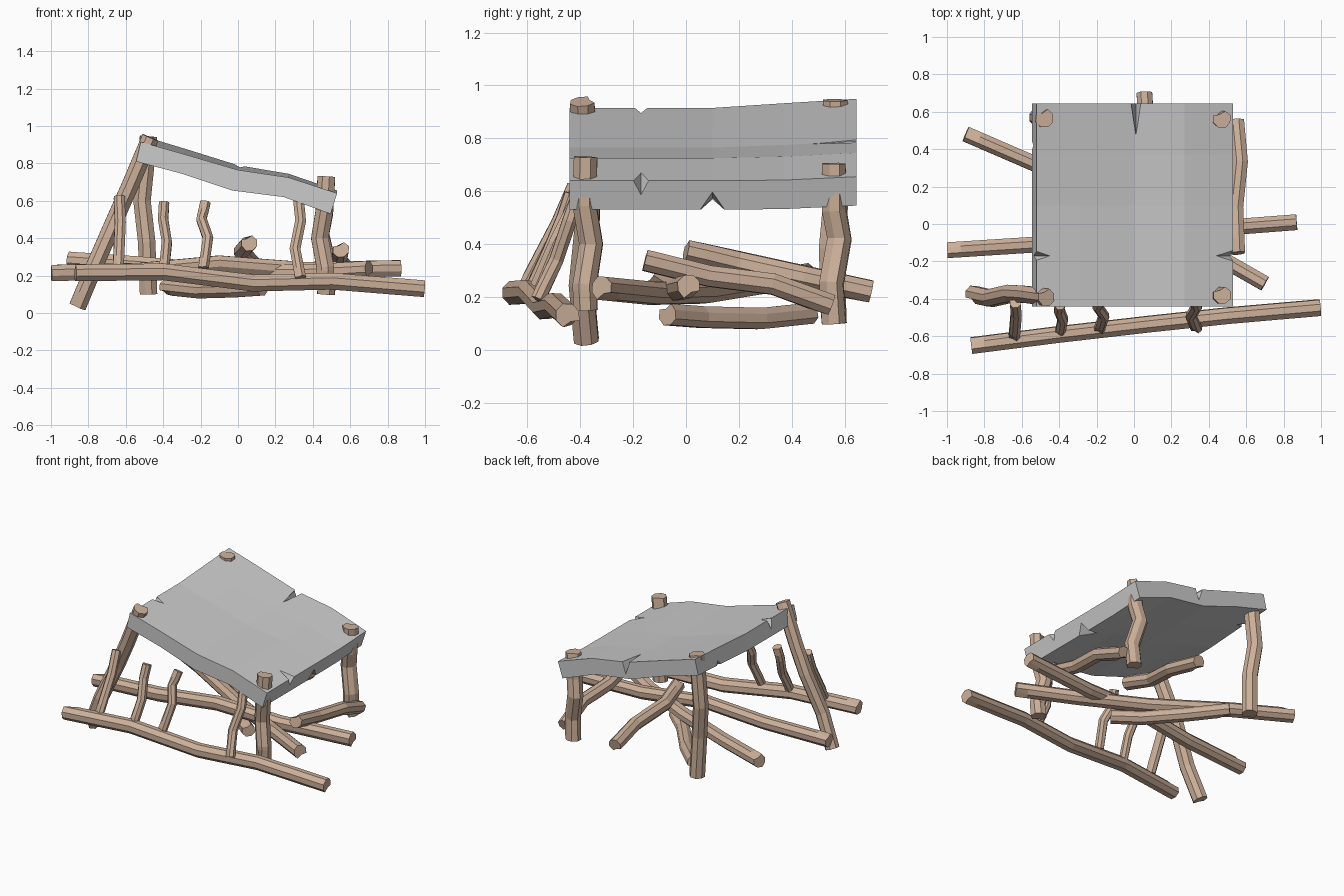
import bpy, bmesh, math, random
from mathutils import Vector

if "Cube" in bpy.data.objects:
    bpy.data.objects.remove(bpy.data.objects["Cube"])

random.seed(4)
wood = bpy.data.materials.new("wood")
wood.diffuse_color = (0.60, 0.43, 0.32, 1)
wood.use_nodes = True
wood.node_tree.nodes["Principled BSDF"].inputs["Base Color"].default_value = wood.diffuse_color


def make_object(name, bm, mat=None):
    bmesh.ops.recalc_face_normals(bm, faces=bm.faces)
    mesh = bpy.data.meshes.new(name)
    bm.to_mesh(mesh)
    bm.free()
    ob = bpy.data.objects.new(name, mesh)
    bpy.context.collection.objects.link(ob)
    if mat:
        mesh.materials.append(mat)
    return ob


def log(name, points, r, sides=8):
    """Faceted crooked log along a path, with a split in each end."""
    pts = [Vector(p) for p in points]
    # extra ring close to each end, where the split runs out
    pts.insert(1, pts[0] + (pts[1] - pts[0]).normalized() * r * 1.6)
    pts.insert(-1, pts[-1] + (pts[-2] - pts[-1]).normalized() * r * 1.6)
    axis = (pts[-1] - pts[0]).normalized()
    ref = Vector((0, 0, 1)) if abs(axis.z) < 0.7 else Vector((0, 1, 0))
    shape = [random.uniform(0.93, 1.07) for _ in range(sides)]
    bm = bmesh.new()
    rings = []
    for i, p in enumerate(pts):
        a, b = pts[max(i - 1, 0)], pts[min(i + 1, len(pts) - 1)]
        t = (b - a).normalized()
        u = t.cross(ref).normalized()
        v = u.cross(t)
        split = {0: 2, len(pts) - 1: 5}.get(i)
        ring = []
        for k in range(sides):
            ang = 2 * math.pi * (k + 0.5) / sides
            rad = r * shape[k] * (0.55 if k == split else 1)
            ring.append(bm.verts.new(p + (u * math.cos(ang) + v * math.sin(ang)) * rad))
        rings.append(ring)
    for r0, r1 in zip(rings, rings[1:]):
        for k in range(sides):
            n = (k + 1) % sides
            bm.faces.new((r0[k], r0[n], r1[n], r1[k]))
    bm.faces.new(rings[0])
    bm.faces.new(rings[-1])
    return make_object(name, bm, wood)


# Warped stone slab: front profile swept through stations in y
top = [(-0.52, 0.915), (-0.29, 0.85), (0.0, 0.765), (0.27, 0.725), (0.53, 0.64)]
bottom = [(0.495, 0.53), (0.245, 0.62), (-0.03, 0.655), (-0.30, 0.745), (-0.545, 0.81)]
stations = [(-0.44, 0, 0), (-0.1, 0, 0), (0.1, 0, 0), (0.37, 0.018, 0.002), (0.645, 0.035, 0.015)]
bm = bmesh.new()
sections = []
for y, lift_left, lift_right in stations:
    sec = []
    for x, z in top + bottom:
        f = (x + 0.54) / 1.07
        sec.append(bm.verts.new((x, y, z + lift_left * (1 - f) + lift_right * f)))
    sections.append(sec)
for s0, s1 in zip(sections, sections[1:]):
    for k in range(10):
        n = (k + 1) % 10
        bm.faces.new((s0[k], s0[n], s1[n], s1[k]))
for sec in (sections[0], sections[-1]):
    for k in range(4):
        bm.faces.new((sec[k], sec[k + 1], sec[8 - k], sec[9 - k]))
slab = make_object("slab", bm)

# Chips in the slab edges: pyramids (base centre, tip, half width, half height)
chips = [((0.54, -0.17, 0.645), (0.44, -0.17, 0.67), 0.035, 0.09),
         ((0.52, 0.1, 0.522), (0.38, 0.1, 0.575), 0.055, 0.075),
         ((-0.55, -0.17, 0.92), (-0.45, -0.17, 0.895), 0.035, 0.08),
         ((-0.56, 0.42, 0.83), (-0.47, 0.42, 0.80), 0.03, 0.05),
         ((0.01, 0.66, 0.79), (0.01, 0.47, 0.775), 0.03, 0.09)]
bm = bmesh.new()
for base, tip, w, h in chips:
    c, t = Vector(base), Vector(tip)
    side = (t - c).cross(Vector((0, 0, 1))).normalized() * w
    up = Vector((0, 0, h))
    q = [bm.verts.new(c + d) for d in (side, up, -side, -up)]
    apex = bm.verts.new(t)
    bm.faces.new(q)
    for k in range(4):
        bm.faces.new((q[k], q[(k + 1) % 4], apex))
cutter = make_object("chip_cutter", bm)
cutter.hide_render = True
mod = slab.modifiers.new("chips", 'BOOLEAN')
mod.operation = 'DIFFERENCE'
mod.solver = 'EXACT'
mod.object = cutter
bpy.context.view_layer.objects.active = slab
bpy.ops.object.modifier_apply(modifier=mod.name)
bpy.data.objects.remove(cutter)

# Corner legs
log("front_left_leg", [(-0.47, -0.39, 0.94), (-0.58, -0.375, 0.68), (-0.66, -0.37, 0.50),
                       (-0.77, -0.395, 0.25), (-0.86, -0.375, 0.035)], 0.05)
log("front_right_leg", [(0.47, -0.38, 0.73), (0.46, -0.385, 0.55), (0.435, -0.36, 0.40),
                        (0.465, -0.385, 0.24), (0.46, -0.38, 0.15)], 0.05)
log("back_left_leg", [(-0.48, 0.565, 0.945), (-0.515, 0.57, 0.60), (-0.49, 0.55, 0.38),
                      (-0.48, 0.56, 0.10)], 0.05)
log("back_right_leg", [(0.47, 0.56, 0.705), (0.46, 0.56, 0.53), (0.44, 0.58, 0.42),
                       (0.48, 0.55, 0.25), (0.47, 0.56, 0.10)], 0.05)

# Long loose rails
log("front_rail", [(-0.87, -0.65, 0.215), (-0.40, -0.59, 0.22), (0.08, -0.535, 0.16),
                   (0.50, -0.49, 0.17), (0.995, -0.447, 0.13)], 0.046)
log("middle_rail", [(-0.998, -0.14, 0.215), (-0.53, -0.11, 0.225), (-0.10, -0.08, 0.265),
                    (0.35, -0.03, 0.23), (0.87, 0.01, 0.24)], 0.046)
log("diagonal_rail", [(-0.90, 0.48, 0.285), (-0.53, 0.32, 0.26), (-0.05, 0.08, 0.22),
                      (0.35, -0.12, 0.215), (0.70, -0.32, 0.235)], 0.046)

# Short fallen logs
log("back_log", [(0.06, 0.0, 0.375), (0.02, 0.2, 0.33), (0.07, 0.45, 0.275), (0.055, 0.70, 0.22)], 0.046)
log("right_log", [(0.55, -0.155, 0.34), (0.54, 0.09, 0.28), (0.565, 0.33, 0.25), (0.545, 0.55, 0.17)], 0.045)
log("low_log", [(0.13, -0.07, 0.135), (-0.02, 0.06, 0.125), (-0.20, 0.28, 0.12), (-0.39, 0.47, 0.14)], 0.043)

# Thin stakes leaning between front rail and slab
stakes = [[(-0.635, -0.42, 0.62), (-0.63, -0.48, 0.48), (-0.64, -0.60, 0.25)],
          [(-0.395, -0.43, 0.59), (-0.40, -0.46, 0.50), (-0.38, -0.51, 0.38), (-0.395, -0.58, 0.23)],
          [(-0.175, -0.40, 0.59), (-0.195, -0.44, 0.50), (-0.16, -0.49, 0.40), (-0.185, -0.56, 0.24)],
          [(0.325, -0.40, 0.60), (0.335, -0.44, 0.49), (0.305, -0.49, 0.34), (0.335, -0.56, 0.19)]]
for i, path in enumerate(stakes):
    log(f"stake_{i + 1}", path, 0.031)
